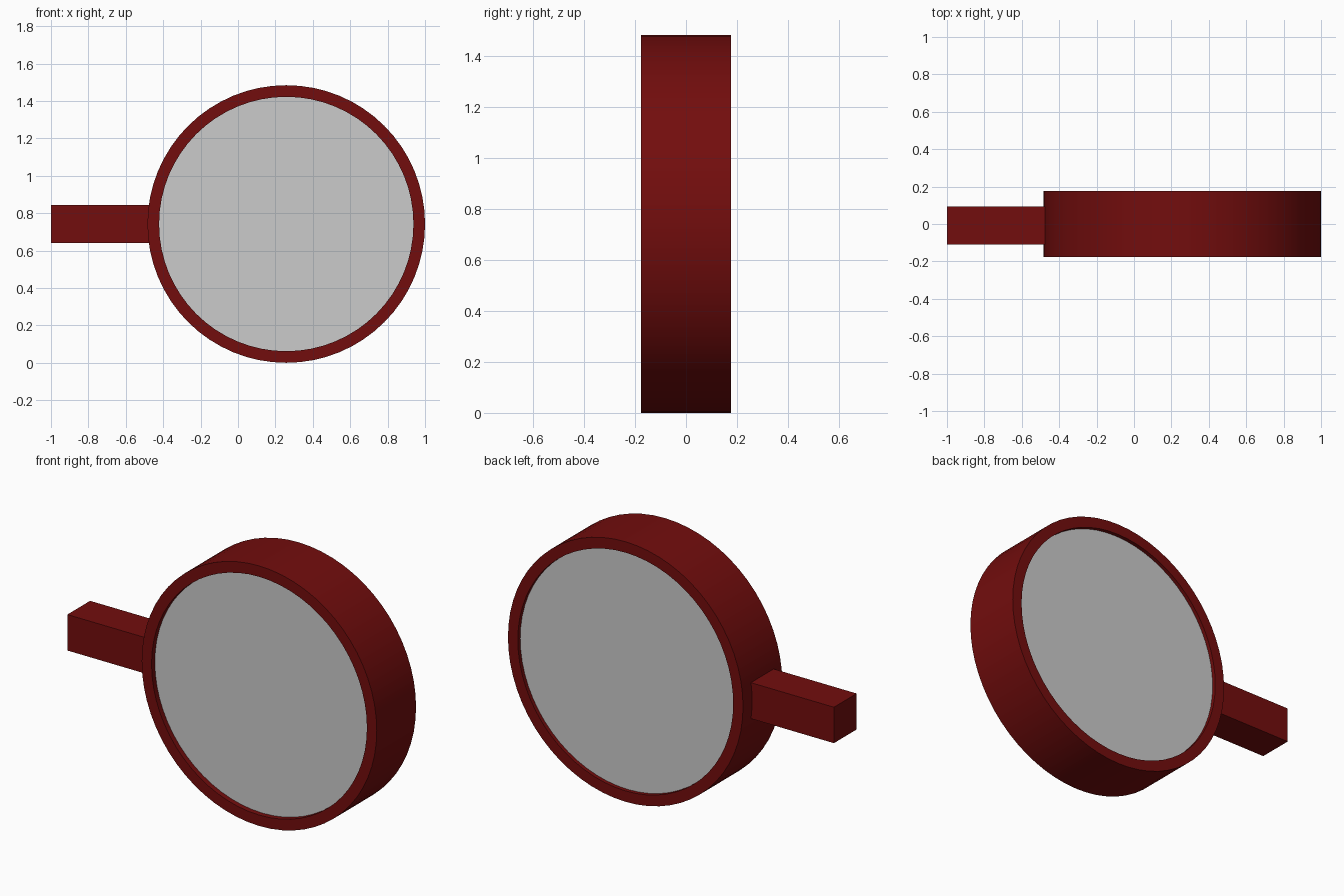
import bpy, bmesh, math
from mathutils import Matrix

if "Cube" in bpy.data.objects:
    bpy.data.objects.remove(bpy.data.objects["Cube"])

CX, CZ = 0.258, 0.742      # centre of the round frame
R_OUT, R_IN, HALF = 0.742, 0.68, 0.177
SEGS = 64

red = bpy.data.materials.new("dark_red")
red.diffuse_color = (0.17, 0.004, 0.004, 1)
red.use_nodes = True
red.node_tree.nodes["Principled BSDF"].inputs["Base Color"].default_value = red.diffuse_color


def add_object(name, bm, mat=None):
    bmesh.ops.recalc_face_normals(bm, faces=bm.faces)
    mesh = bpy.data.meshes.new(name)
    bm.to_mesh(mesh)
    bm.free()
    obj = bpy.data.objects.new(name, mesh)
    bpy.context.collection.objects.link(obj)
    if mat:
        mesh.materials.append(mat)
    bpy.context.view_layer.objects.active = obj
    obj.select_set(True)
    bpy.ops.object.shade_smooth_by_angle(angle=math.radians(30))
    obj.select_set(False)
    return obj


# Round frame: rectangular section swept around the y axis
bm = bmesh.new()
section = [(R_OUT, -HALF), (R_OUT, HALF), (R_IN, HALF), (R_IN, -HALF)]
rings = []
for i in range(SEGS):
    a = 2 * math.pi * i / SEGS
    rings.append([bm.verts.new((CX + r * math.cos(a), y, CZ + r * math.sin(a)))
                  for r, y in section])
for i in range(SEGS):
    p, q = rings[i], rings[(i + 1) % SEGS]
    for k in range(4):
        n = (k + 1) % 4
        bm.faces.new((p[k], p[n], q[n], q[k]))
add_object("round_frame", bm, red)

# Grey lens, slightly recessed on both faces
bm = bmesh.new()
front, back = -0.147, 0.155
place = (Matrix.Translation((CX, (front + back) / 2, CZ))
         @ Matrix.Rotation(math.pi / 2, 4, 'X'))
bmesh.ops.create_cone(bm, cap_ends=True, segments=SEGS, radius1=R_IN,
                      radius2=R_IN, depth=back - front, matrix=place)
add_object("lens", bm)

# Square handle, its inner end tucked into the frame
bm = bmesh.new()
x0, x1 = -1.0, CX - R_IN - 0.03
place = (Matrix.Translation(((x0 + x1) / 2, -0.008, CZ))
         @ Matrix.Diagonal((x1 - x0, 0.205, 0.205, 1)))
bmesh.ops.create_cube(bm, size=1, matrix=place)
add_object("handle", bm, red)
